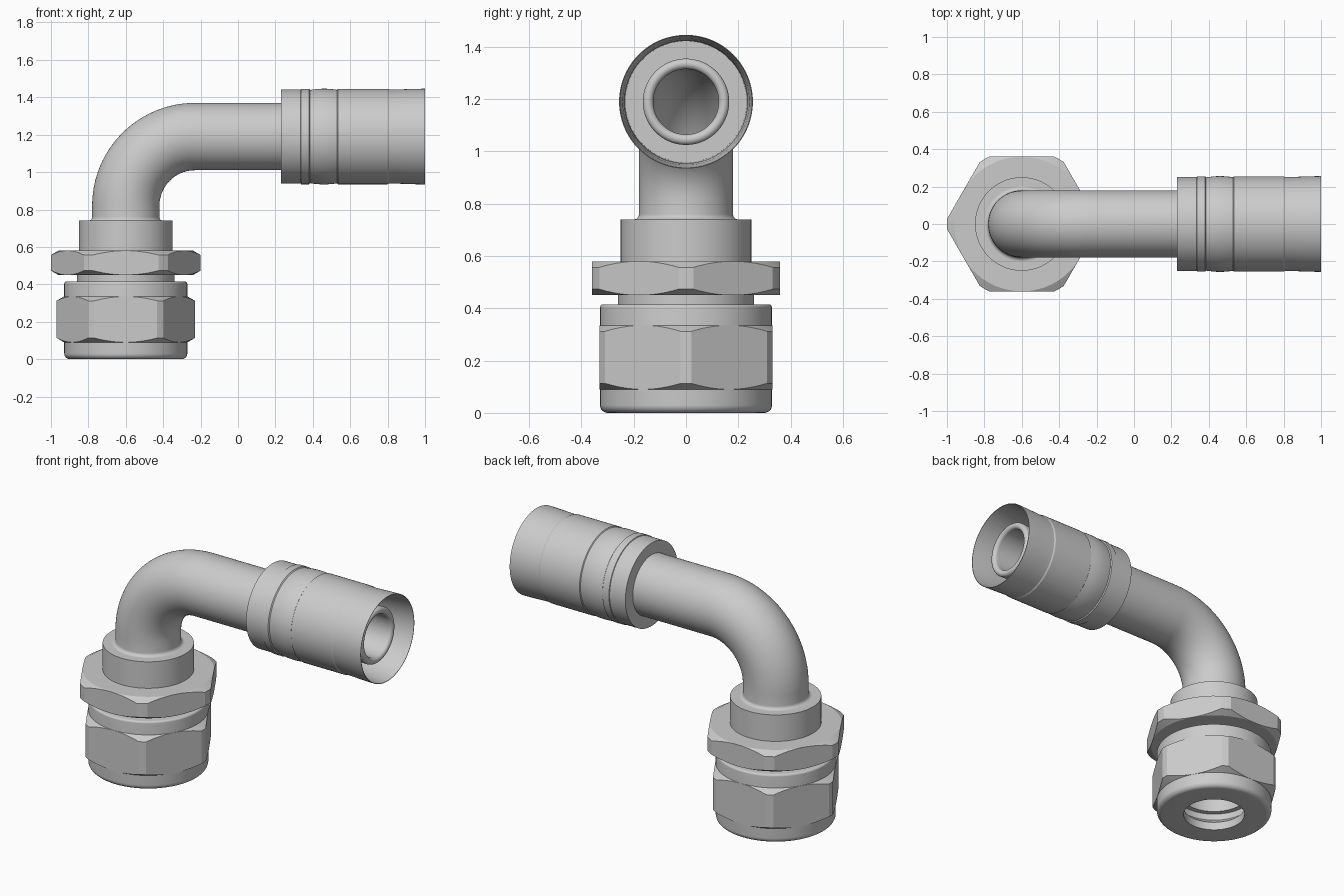
import bpy, bmesh, math
from math import sin, cos, pi

if "Cube" in bpy.data.objects:
    bpy.data.objects.remove(bpy.data.objects["Cube"])

AX, AZ = -0.6, 1.19        # vertical axis x, horizontal axis z
BEND = 0.37                # bend centreline radius
SEG = 96


def shade(ob, deg=20):
    bpy.ops.object.select_all(action='DESELECT')
    ob.select_set(True)
    bpy.context.view_layer.objects.active = ob
    bpy.ops.object.shade_smooth_by_angle(angle=math.radians(deg))


def to_object(name, bm):
    bmesh.ops.recalc_face_normals(bm, faces=bm.faces)
    me = bpy.data.meshes.new(name)
    bm.to_mesh(me)
    bm.free()
    ob = bpy.data.objects.new(name, me)
    bpy.context.collection.objects.link(ob)
    return ob


def sweep(name, stations):
    """Closed loop of rings; station = (x, z, heading from vertical, radius)."""
    bm = bmesh.new()
    rings = []
    for x, z, a, r in stations:
        rings.append([bm.verts.new((x + r * cos(t) * cos(a), r * sin(t), z - r * cos(t) * sin(a)))
                      for t in (2 * pi * i / SEG for i in range(SEG))])
    for k, ring in enumerate(rings):
        nxt = rings[(k + 1) % len(rings)]
        for i in range(SEG):
            j = (i + 1) % SEG
            bm.faces.new((ring[i], ring[j], nxt[j], nxt[i]))
    ob = to_object(name, bm)
    shade(ob)
    return ob


def upright(name, profile):
    return sweep(name, [(AX, z, 0, r) for r, z in profile])


def level(name, profile):
    return sweep(name, [(x, AZ, pi / 2, r) for x, r in profile])


def arc(cu, cv, rad, a0, a1, n=8):
    return [(cu + rad * cos(math.radians(a0 + (a1 - a0) * i / n)),
             cv + rad * sin(math.radians(a0 + (a1 - a0) * i / n))) for i in range(n + 1)]


def hexagon(name, apothem, corner, z0, z1, bore):
    """Turned ring with chamfers, cut to six flats."""
    c = (corner - apothem) * 0.577
    ob = upright(name, [(bore, z0), (apothem, z0), (corner, z0 + c),
                        (corner, z1 - c), (apothem, z1), (bore, z1)])
    bm = bmesh.new()
    R = apothem / cos(pi / 6)
    low = [bm.verts.new((AX + R * cos(i * pi / 3), R * sin(i * pi / 3), z0 - 0.1)) for i in range(6)]
    base = bm.faces.new(low)
    ext = bmesh.ops.extrude_face_region(bm, geom=[base])
    bmesh.ops.translate(bm, vec=(0, 0, z1 - z0 + 0.2),
                        verts=[v for v in ext['geom'] if isinstance(v, bmesh.types.BMVert)])
    if base.is_valid is False or base not in bm.faces[:]:
        bm.faces.new(low)
    cutter = to_object(name + "_cutter", bm)
    cutter.hide_render = True
    mod = ob.modifiers.new("flats", 'BOOLEAN')
    mod.operation, mod.solver, mod.object = 'INTERSECT', 'EXACT', cutter
    bpy.context.view_layer.objects.active = ob
    bpy.ops.object.modifier_apply(modifier=mod.name)
    bpy.data.objects.remove(cutter)
    shade(ob)


# lower nut: round sleeve with rounded foot and grooved bore, plus six flats
upright("nut_sleeve",
        [(0.175, 0.0)] + arc(0.299, 0.03, 0.03, -90, 0)
        + arc(0.317, 0.403, 0.012, 0, 90, 6)
        + [(0.22, 0.415), (0.22, 0.09), (0.20, 0.07), (0.175, 0.05)])
hexagon("nut_flats", 0.33, 0.37, 0.09, 0.335, 0.25)

# fitting body: neck, hex flange and round collar
upright("fitting_body",
        [(0.19, 0.13), (0.225, 0.13), (0.225, 0.35), (0.26, 0.35), (0.26, 0.50),
         (0.25, 0.50), (0.25, 0.74), (0.15, 0.74), (0.15, 0.30), (0.175, 0.30)])
hexagon("flange_hex", 0.36, 0.40, 0.45, 0.58, 0.22)

# bent tube: outer skin, hose nipple with rounded tip, then the bore back
N = 24
bend = [(AX + BEND - BEND * cos(a), AZ - BEND + BEND * sin(a), a)
        for a in (pi / 2 * i / N for i in range(N + 1))]
tube = [(AX, 0.28, 0, 0.178), (AX, 0.73, 0, 0.20)]
tube += [(AX, z, 0, r) for r, z in arc(0.20, 0.76, 0.02, 270, 180, 6)]
tube += [(x, z, a, 0.18) for x, z, a in bend]
tube += [(x, AZ, pi / 2, r) for x, r in
         [(0.30, 0.18), (0.30, 0.155), (0.86, 0.155), (0.875, 0.163)]
         + arc(0.92, 0.145, 0.02, 90, -90, 12)]
tube += [(x, z, a, 0.125) for x, z, a in reversed(bend)]
tube += [(AX, 0.28, 0, 0.125)]
sweep("bent_tube", tube)

# crimped ferrule: stepped outside, flared open mouth
crown = [(0.39 + 0.14 * i / 8, 0.250 + 0.006 * sin(pi * i / 8)) for i in range(9)]
level("ferrule",
      [(0.23, 0.17), (0.23, 0.251), (0.335, 0.251), (0.337, 0.255), (0.38, 0.255),
       (0.385, 0.249)] + crown
      + [(0.534, 0.255), (0.80, 0.255), (0.808, 0.251), (0.83, 0.251), (0.89, 0.253),
         (0.95, 0.255), (1.0, 0.256), (1.0, 0.253), (0.90, 0.242), (0.80, 0.235),
         (0.40, 0.232), (0.40, 0.15), (0.25, 0.15)])
